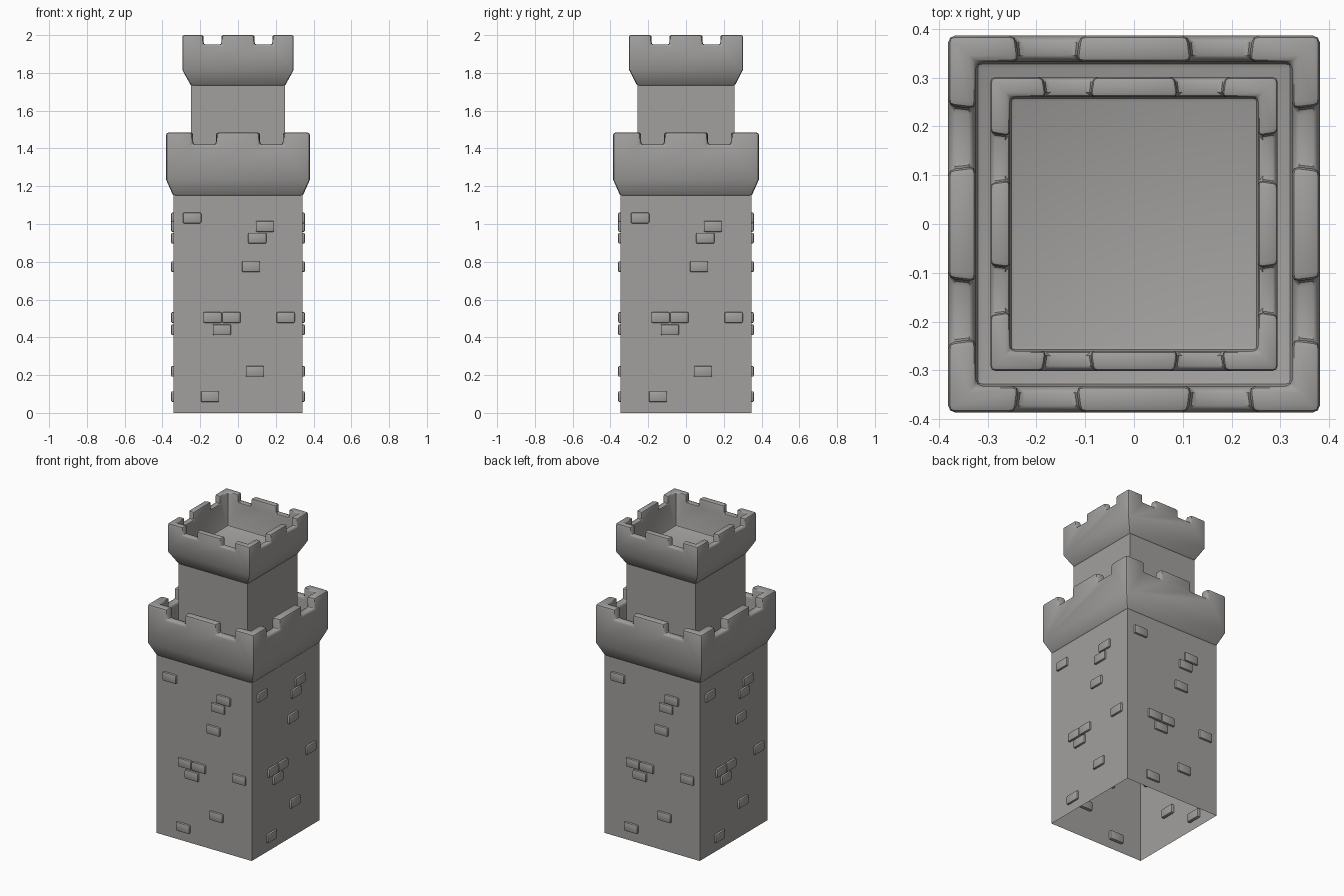
import bpy, bmesh, math
from mathutils import Matrix, Vector

if "Cube" in bpy.data.objects:
    bpy.data.objects.remove(bpy.data.objects["Cube"])

stone = bpy.data.materials.new("grey stone")
stone.diffuse_color = (0.36, 0.35, 0.34, 1)
stone.use_nodes = True
stone.node_tree.nodes["Principled BSDF"].inputs["Base Color"].default_value = stone.diffuse_color


def make(name, bm):
    bmesh.ops.recalc_face_normals(bm, faces=bm.faces)
    me = bpy.data.meshes.new(name)
    bm.to_mesh(me)
    bm.free()
    ob = bpy.data.objects.new(name, me)
    bpy.context.collection.objects.link(ob)
    me.materials.append(stone)
    return ob


def select(ob):
    bpy.ops.object.select_all(action='DESELECT')
    ob.select_set(True)
    bpy.context.view_layer.objects.active = ob


def finish(ob, width, segments=2):
    select(ob)
    if width:
        b = ob.modifiers.new("bevel", 'BEVEL')
        b.width, b.segments = width, segments
        b.limit_method, b.angle_limit = 'ANGLE', math.radians(40)
        bpy.ops.object.modifier_apply(modifier="bevel")
    bpy.ops.object.shade_smooth_by_angle(angle=math.radians(35))


def loft(name, rings, cap_start=True, cap_end=True):
    """Rectangular rings (half x, half y, z) joined in order."""
    bm = bmesh.new()
    loops = [[bm.verts.new((sx * hx, sy * hy, z))
              for sx, sy in ((-1, -1), (1, -1), (1, 1), (-1, 1))] for hx, hy, z in rings]
    for a, b in zip(loops, loops[1:]):
        for i in range(4):
            j = (i + 1) % 4
            bm.faces.new((a[i], a[j], b[j], b[i]))
    if cap_start:
        bm.faces.new(loops[0])
    if cap_end:
        bm.faces.new(loops[-1])
    return make(name, bm)


def parapet(name, base, outer, inner, z0, z1, z_gap, z_top, z_floor, gap_c, gap_in, gap_out, bevel):
    """Flared hollow crown with two splayed gaps per side."""
    ob = loft(name, [(*base, z0), (*outer, z1), (*outer, z_top),
                     (*inner, z_top), (*inner, z_floor)])
    bm = bmesh.new()
    for k in range(4):
        rot = Matrix.Rotation(k * math.pi / 2, 3, 'Z')
        ax = 1 - k % 2
        d0, d1 = inner[ax] - 0.02, outer[ax] + 0.02
        for c in (-gap_c, gap_c):
            pts = [(c - gap_in, -d0), (c + gap_in, -d0), (c + gap_out, -d1), (c - gap_out, -d1)]
            lo, hi = [[bm.verts.new(rot @ Vector((x, y, z))) for x, y in pts]
                      for z in (z_gap, z_top + 0.1)]
            bm.faces.new(lo)
            bm.faces.new(hi)
            for i in range(4):
                j = (i + 1) % 4
                bm.faces.new((lo[i], lo[j], hi[j], hi[i]))
    cutter = make("gap_cutter", bm)
    cutter.hide_render = True
    select(ob)
    m = ob.modifiers.new("gaps", 'BOOLEAN')
    m.operation, m.solver, m.object = 'DIFFERENCE', 'EXACT', cutter
    bpy.ops.object.modifier_apply(modifier="gaps")
    bpy.data.objects.remove(cutter)
    finish(ob, bevel)


# Lower shaft, hollow and open underneath
LX, LY = 0.341, 0.346
finish(loft("lower_shaft", [(LX, LY, 0), (LX, LY, 1.18)], False, False), 0)

# Lower crown
parapet("lower_parapet", (LX, LY), (0.381, 0.386), (0.324, 0.332),
        1.145, 1.235, 1.42, 1.485, 1.25, 0.177, 0.056, 0.068, 0.014)

# Upper shaft
UX, UY = 0.2475, 0.257
finish(loft("upper_shaft", [(UX, UY, 1.24), (UX, UY, 1.76)], False, False), 0)

# Upper crown
parapet("upper_parapet", (UX, UY), (0.2945, 0.301), (0.254, 0.26),
        1.73, 1.815, 1.95, 2.0, 1.78, 0.135, 0.042, 0.054, 0.01)

# Raised bricks, same pattern on all four sides
spots = [(-0.243, 1.032), (0.143, 0.987), (0.102, 0.925), (0.069, 0.774),
         (-0.135, 0.505), (-0.035, 0.505), (0.252, 0.505), (-0.085, 0.44),
         (0.09, 0.22), (-0.148, 0.086)]
bm = bmesh.new()
for k in range(4):
    rot = Matrix.Rotation(k * math.pi / 2, 4, 'Z')
    wall = (LY, LX)[k % 2]
    for x, z in spots:
        bmesh.ops.create_cube(bm, size=1, matrix=rot @ Matrix.Translation((x, -wall + 0.003, z))
                              @ Matrix.Diagonal((0.097, 0.032, 0.057, 1)))
finish(make("wall_bricks", bm), 0.007)
